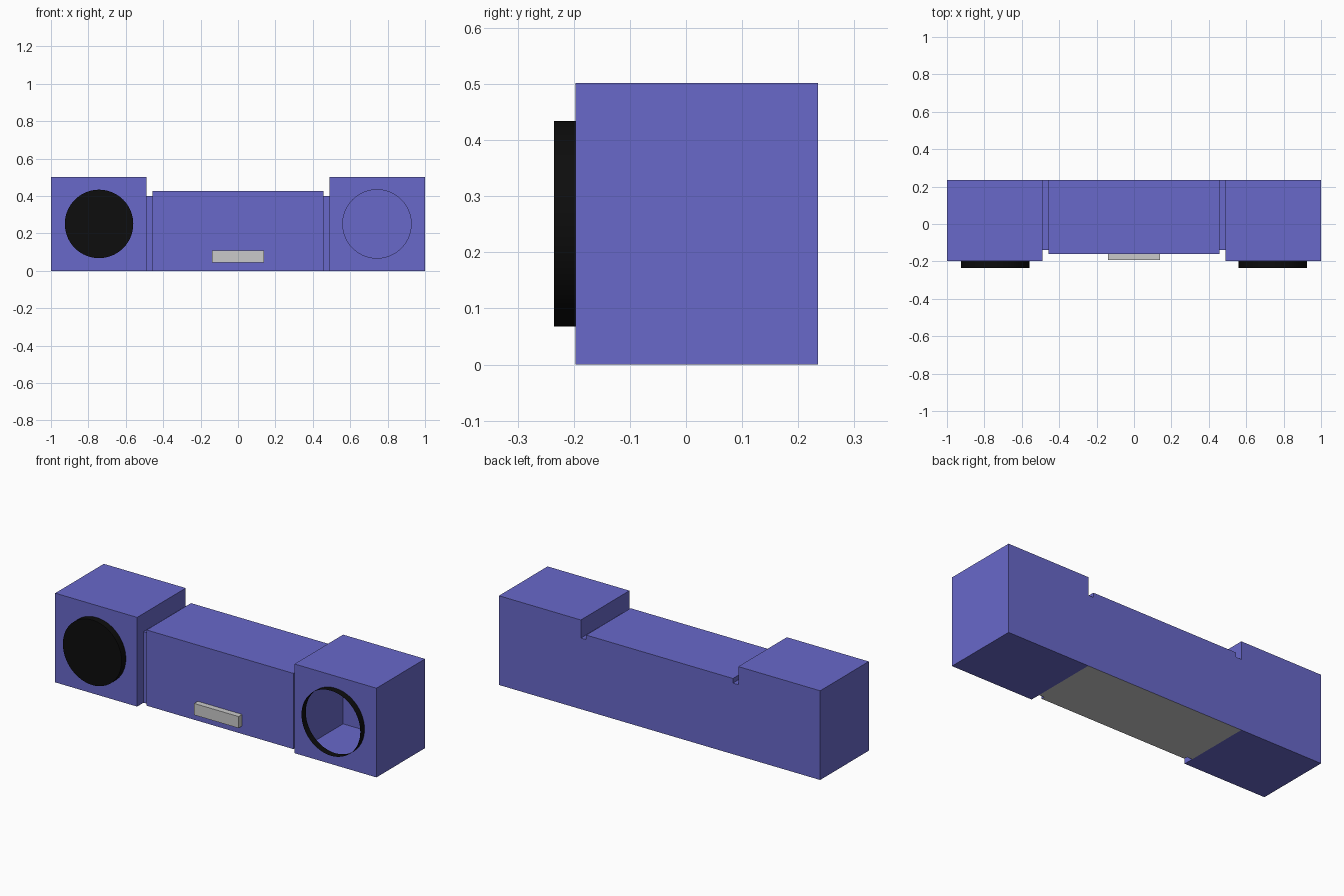
import bpy, bmesh, math
from mathutils import Matrix

if "Cube" in bpy.data.objects:
    bpy.data.objects.remove(bpy.data.objects["Cube"], do_unlink=True)


def material(name, rgb):
    m = bpy.data.materials.new(name)
    m.use_nodes = True
    m.diffuse_color = (*rgb, 1)
    m.node_tree.nodes["Principled BSDF"].inputs["Base Color"].default_value = (*rgb, 1)
    return m


BLUE = material("periwinkle_blue", (0.14, 0.14, 0.59))
GREY = material("light_grey", (0.59, 0.59, 0.59))
BLACK = material("black", (0.004, 0.004, 0.004))

BACK, FRONT, RIM = 0.235, -0.197, -0.235
LENS_X, LENS_Z, LENS_R, SIDES = 0.743, 0.251, 0.183, 64


def finish(name, bm, mats):
    bmesh.ops.recalc_face_normals(bm, faces=bm.faces)
    mesh = bpy.data.meshes.new(name)
    bm.to_mesh(mesh)
    bm.free()
    for m in mats:
        mesh.materials.append(m)
    ob = bpy.data.objects.new(name, mesh)
    bpy.context.collection.objects.link(ob)
    return ob


def box_mesh(x, y, z):
    """Box from (low, high) ranges on each axis."""
    bm = bmesh.new()
    bmesh.ops.create_cube(bm, size=1)
    for v in bm.verts:
        v.co = [lo + (c + 0.5) * (hi - lo) for c, (lo, hi) in zip(v.co, (x, y, z))]
    return bm


def box(name, x, y, z, mat, under=None):
    bm = box_mesh(x, y, z)
    bm.normal_update()
    for f in bm.faces:
        f.material_index = int(under is not None and f.normal.z < -0.5)
    return finish(name, bm, [mat, under] if under else [mat])


def lens_place(x, y):
    return Matrix.Translation((x, y, LENS_Z)) @ Matrix.Rotation(math.pi / 2, 4, 'X')


def lens_rim(name, x, capped):
    """Thin round collar on the housing front, optionally closed by a disc."""
    bm = bmesh.new()
    bmesh.ops.create_cone(bm, cap_ends=capped, segments=SIDES, radius1=LENS_R, radius2=LENS_R,
                          depth=FRONT - RIM, matrix=lens_place(x, (FRONT + RIM) / 2))
    ob = finish(name, bm, [BLACK])
    bpy.ops.object.select_all(action='DESELECT')
    ob.select_set(True)
    bpy.context.view_layer.objects.active = ob
    bpy.ops.object.shade_smooth_by_angle(angle=math.radians(30))


# Centre body and the narrow recessed necks beside it
box("centre_body", (-0.457, 0.457), (-0.16, BACK), (0, 0.426), BLUE, GREY)
for side, s in (("left", 1), ("right", -1)):
    box(side + "_neck", sorted((s * 0.457, s * 0.49)), (-0.14, BACK), (0, 0.4), BLUE, GREY)

# Front plate
box("front_plate", (-0.138, 0.138), (-0.192, -0.16), (0.045, 0.11), GREY)

# Closed right housing with a solid black lens
box("right_housing", (-1, -0.49), (FRONT, BACK), (0, 0.502), BLUE)
lens_rim("right_lens", -LENS_X, True)

# Hollow left housing: front wall is refilled around a round opening
bm = box_mesh((0.49, 1), (FRONT, BACK), (0, 0.502))
bm.normal_update()
front = min(bm.faces, key=lambda f: f.normal.y)
border = list(front.edges)
bmesh.ops.delete(bm, geom=[front], context='FACES_ONLY')
ring = bmesh.ops.create_circle(bm, segments=SIDES, radius=LENS_R, matrix=lens_place(LENS_X, FRONT))
hole = {e for v in ring["verts"] for e in v.link_edges}
bmesh.ops.triangle_fill(bm, edges=border + list(hole), use_beauty=True, normal=(0, -1, 0))
# Keep the opening clear
inside = [f for f in bm.faces if abs(f.normal.y) > 0.5 and f.calc_center_median().y < 0
          and all(v in ring["verts"] for v in f.verts)
          and math.hypot(f.calc_center_median().x - LENS_X,
                         f.calc_center_median().z - LENS_Z) < LENS_R * 0.99]
bmesh.ops.delete(bm, geom=inside, context='FACES_ONLY')
finish("left_housing", bm, [BLUE])
lens_rim("left_lens_collar", LENS_X, False)
